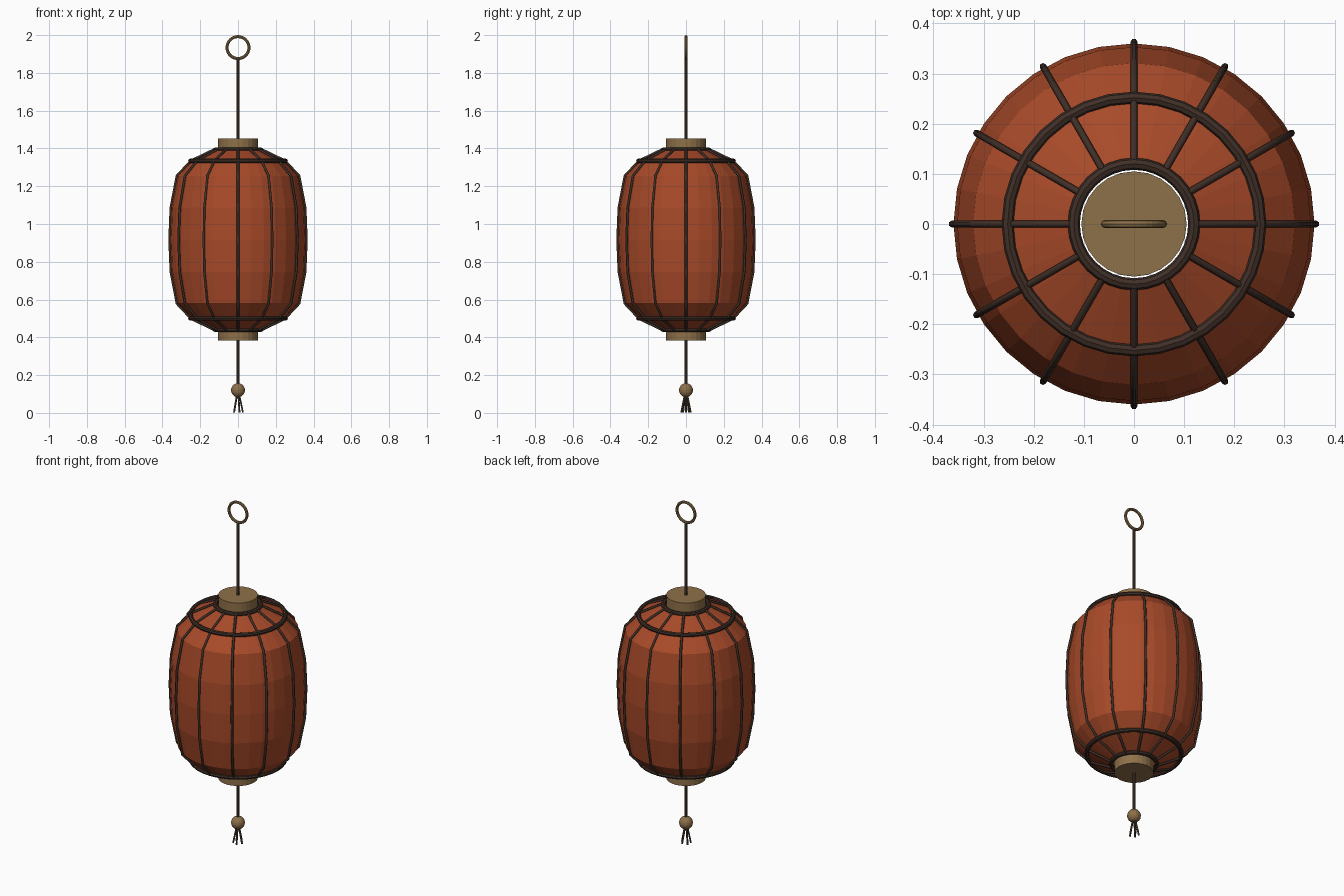
import bpy, bmesh, math
from mathutils import Vector

old = bpy.data.objects.get("Cube")
if old:
    bpy.data.objects.remove(old)


def material(name, rgb):
    m = bpy.data.materials.new(name)
    m.use_nodes = True
    m.diffuse_color = (*rgb, 1)
    m.node_tree.nodes["Principled BSDF"].inputs["Base Color"].default_value = (*rgb, 1)
    return m


RED = material("red paper", (0.39, 0.068, 0.022))
DARK = material("dark wood", (0.05, 0.028, 0.02))
BRASS = material("aged brass", (0.27, 0.165, 0.067))
CORD = material("brown cord", (0.08, 0.052, 0.03))


def finish(obj, name, mat, smooth=True):
    obj.name = name
    obj.data.materials.clear()
    obj.data.materials.append(mat)
    if smooth:
        bpy.ops.object.shade_smooth_by_angle(angle=math.radians(35))
    return obj


def cylinder(name, mat, r, z0, z1, sides, smooth=False):
    bpy.ops.mesh.primitive_cylinder_add(vertices=sides, radius=r, depth=z1 - z0,
                                        location=(0, 0, (z0 + z1) / 2))
    return finish(bpy.context.object, name, mat, smooth)


def ring(name, mat, major, minor, z, tilt=0.0):
    bpy.ops.mesh.primitive_torus_add(major_radius=major, minor_radius=minor,
                                     major_segments=32, minor_segments=8,
                                     location=(0, 0, z), rotation=(tilt, 0, 0))
    return finish(bpy.context.object, name, mat, False)


def tube(name, mat, points, r):
    curve = bpy.data.curves.new(name, "CURVE")
    curve.dimensions = "3D"
    curve.bevel_depth = r
    curve.bevel_resolution = 1
    curve.use_fill_caps = True
    spline = curve.splines.new("POLY")
    spline.points.add(len(points) - 1)
    for p, co in zip(spline.points, points):
        p.co = (*co, 1)
    obj = bpy.data.objects.new(name, curve)
    bpy.context.collection.objects.link(obj)
    curve.materials.append(mat)
    return obj


# Lantern profile: radius and height, mirrored about the middle
MID = 0.917
upper = [(0.36, MID), (0.353, 1.087), (0.321, 1.253), (0.245, 1.333), (0.115, 1.395)]
profile = [(r, 2 * MID - z) for r, z in reversed(upper[1:])] + upper

# Paper shell
bm = bmesh.new()
verts = [bm.verts.new((r, 0, z)) for r, z in profile]
edges = [bm.edges.new(pair) for pair in zip(verts, verts[1:])]
bmesh.ops.spin(bm, geom=verts + edges, cent=(0, 0, 0), axis=(0, 0, 1),
               angle=math.tau, steps=32, use_duplicate=False)
bmesh.ops.remove_doubles(bm, verts=bm.verts, dist=0.0005)
bmesh.ops.recalc_face_normals(bm, faces=bm.faces)
mesh = bpy.data.meshes.new("paper_shell")
bm.to_mesh(mesh)
bm.free()
shell = bpy.data.objects.new("paper_shell", mesh)
bpy.context.collection.objects.link(shell)
finish(shell, "paper_shell", RED, False)

# Twelve ribs following the shell
for i in range(12):
    a = math.tau * i / 12
    path = [((r + 0.003) * math.cos(a), (r + 0.003) * math.sin(a),
             z + 0.004 * (z - MID) / 0.48) for r, z in profile]
    tube(f"rib_{i + 1}", DARK, path, 0.007)

# Hoops and end caps, top and bottom
for side, s in (("top", 1), ("bottom", -1)):
    ring(f"{side}_outer_hoop", DARK, 0.252, 0.012, MID + s * 0.417)
    ring(f"{side}_inner_hoop", DARK, 0.12, 0.012, MID + s * 0.477)
    ends = sorted((MID + s * 0.47, MID + s * 0.535))
    cylinder(f"{side}_cap", BRASS, 0.105, *ends, 24)

# Hanging cords and hook ring
cylinder("upper_cord", CORD, 0.008, 1.45, 1.875, 8, True)
cylinder("lower_cord", CORD, 0.007, 0.15, 0.385, 8, True)
ring("hanging_ring", BRASS, 0.058, 0.008, 1.934, math.pi / 2)

# Bead with fanned tassel strands
bpy.ops.mesh.primitive_uv_sphere_add(segments=16, ring_count=10, radius=0.037,
                                     location=(0, 0, 0.12))
finish(bpy.context.object, "tassel_bead", BRASS, False)
for i in range(5):
    a = math.tau * i / 5
    out = Vector((math.cos(a), math.sin(a), 0))
    tube(f"tassel_strand_{i + 1}", CORD,
         [out * 0.006 + Vector((0, 0, 0.1)), out * 0.026 + Vector((0, 0, 0.002))], 0.005)
